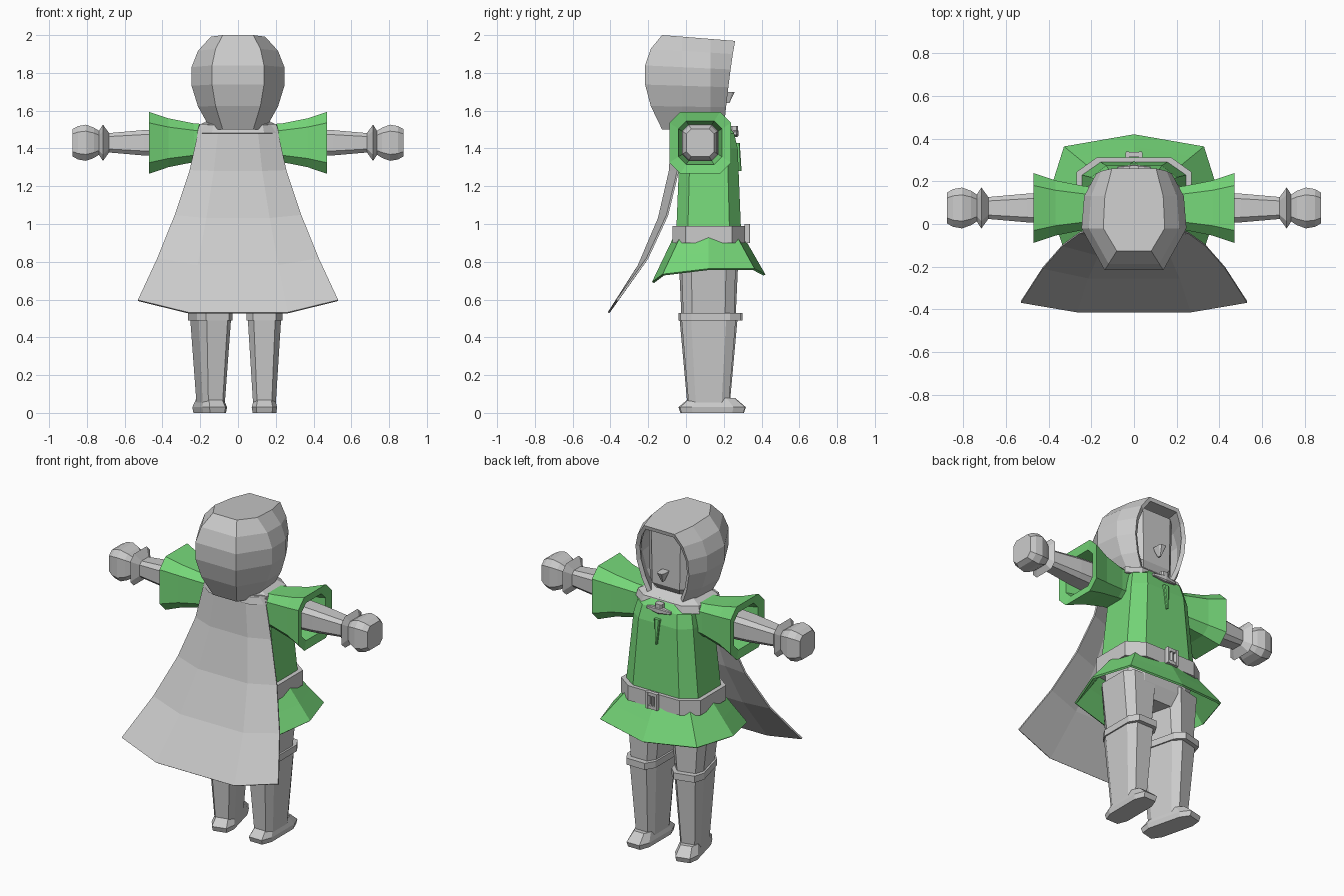
import bpy
import bmesh
from math import sin, cos, pi, radians, copysign
from mathutils import Matrix

default_cube = bpy.data.objects.get("Cube")
if default_cube:
    bpy.data.objects.remove(default_cube, do_unlink=True)


def make_material(name, red, green, blue):
    material = bpy.data.materials.new(name)
    material.use_nodes = True
    material.diffuse_color = (red, green, blue, 1)
    shader = material.node_tree.nodes["Principled BSDF"]
    shader.inputs["Base Color"].default_value = material.diffuse_color
    return material


GREY = make_material("plain_grey", .6, .6, .6)
GREEN = make_material("tunic_green", .18, .68, .19)


def loft(name, material, rings, start_cap=True, end_cap=True, closed=True,
         thickness=0, offset=0, mirrored=False):
    """Skin a list of equal-length point rings."""
    bm = bmesh.new()
    rows = [[bm.verts.new(point) for point in ring] for ring in rings]
    count = len(rows[0])
    for lower, upper in zip(rows, rows[1:]):
        for i in range(count if closed else count - 1):
            j = (i + 1) % count
            bm.faces.new((lower[i], lower[j], upper[j], upper[i]))
    if start_cap:
        bm.faces.new(rows[0])
    if end_cap:
        bm.faces.new(rows[-1])
    bmesh.ops.recalc_face_normals(bm, faces=bm.faces)
    mesh = bpy.data.meshes.new(name)
    bm.to_mesh(mesh)
    bm.free()
    mesh.materials.append(material)
    part = bpy.data.objects.new(name, mesh)
    bpy.context.collection.objects.link(part)
    if mirrored:
        modifier = part.modifiers.new("other_side", "MIRROR")
        modifier.use_mirror_merge = False
    if thickness:
        modifier = part.modifiers.new("thickness", "SOLIDIFY")
        modifier.thickness = thickness
        modifier.offset = offset
    return part


def octagon(half_u, half_v, power=.5, phase=.5):
    """Eight points on a rounded rectangle; a low power gives squarer corners."""
    points = []
    for k in range(8):
        angle = (k + phase) * pi / 4
        u, v = cos(angle), sin(angle)
        points.append((half_u * copysign(abs(u) ** power, u),
                       half_v * copysign(abs(v) ** power, v)))
    return points


def stack(name, material, rows, x=0, y=.12, **options):
    """Upright part from rows of height, half width and half depth."""
    rings = [[(x + u, y + v, z) for u, v in octagon(width, depth)]
             for z, width, depth in rows]
    return loft(name, material, rings, **options)


def slab(name, material, bottom, top, width, depth, **options):
    """Straight upright part."""
    return stack(name, material, [(bottom, width, depth), (top, width, depth)], **options)


def reach(name, material, rows, y=.075, z=1.43, **options):
    """Mirrored sideways part from rows of distance and radius."""
    rings = [[(x, y + u, z + v) for u, v in octagon(radius, radius)]
             for x, radius in rows]
    return loft(name, material, rings, mirrored=True, **options)


# Hood: a bulging shell, open at the face and sloping down to the brow
hood = []
for step in range(6):
    t = step / 5
    bulge = sin(pi * (.15 + .7 * t)) ** .7
    width = bulge / 4
    height = 1.5 + .49 * t * (1.3 - .3 * t)
    half = [(.18 * bulge, .2 + .06 * t), (width * .95, .13),
            (width, -.02), (width * .56, -.22 * bulge)]
    outline = half + [(-x, y) for x, y in reversed(half)]
    hood.append([(x, y, height - .08 * y * t) for x, y in outline])
loft("hood", GREY, hood, start_cap=False, closed=False, thickness=.025, offset=-1)

# Face, nose and neck
stack("face", GREY, [(1.5, .07, .08), (1.6, .15, .15), (1.93, .16, .15)], y=.05)
stack("nose", GREY, [(1.64, .005, .01), (1.7, .025, .04)], y=.22)
slab("neck", GREY, 1.4, 1.6, .09, .08, y=.08)

# Tunic body with a folded neck slit
stack("tunic", GREEN, [(.92, .26, .18), (1.4, .21, .16), (1.48, .19, .14), (1.53, .11, .1)])
stack("neck_slit", GREEN, [(1.28, .004, .02), (1.43, .02, .01)], y=.275)

# Flared skirt with a wavy hem
skirt = []
for flare in (0, .5, 1):
    ring = []
    for k, (u, v) in enumerate(octagon(.26 + .14 * flare, .18 + .115 * flare, .6, 0)):
        angle = k * pi / 4
        wave = .02 * sin(angle) + .05 * abs(cos(angle))
        ring.append((u, v + .12, .93 + flare * (wave - .22)))
    skirt.append(ring)
loft("skirt", GREEN, skirt, start_cap=False, end_cap=False, thickness=.012)

# Belt with a framed buckle
slab("belt", GREY, .9, .99, .28, .2)
slab("buckle_sides", GREY, .9, 1, .01, .015, x=.03, y=.325, mirrored=True)
for bottom in (.9, .98):
    slab("buckle_bar", GREY, bottom, bottom + .02, .03, .012, y=.325)
slab("buckle_pin", GREY, .9, 1, .006, .01, y=.325)

# Cape: a thin sheet that widens and sweeps backwards
cape = []
for t in (0, .25, .5, .75, 1):
    width = .2 + .33 * t ** 1.3
    y = -.07 - .34 * t ** 2.2
    z = 1.53 - t
    corner_y = y + .045
    corner_z = z + .065 * t * t
    cape.append([(-width, corner_y, corner_z), (-width / 2, y, z),
                 (width / 2, y, z), (width, corner_y, corner_z)])
loft("cape", GREY, cape, start_cap=False, end_cap=False, closed=False, thickness=.01)

# Mantle round the neck, tied at the front
stack("mantle", GREY, [(1.48, .22, .16), (1.52, .21, .15), (1.56, .13, .1)], y=.075,
      start_cap=False, end_cap=False, thickness=.012)
slab("mantle_knot", GREY, 1.48, 1.52, .025, .02, y=.255)
reach("mantle_ties", GREY, [(0, .02), (.08, .008)], y=.26, z=1.48)

# Trumpet sleeves with a hollow end
sleeve = [(.13 + .34 * t, .1 + .07 * t * t) for t in (0, .3, .7, 1)]
reach("sleeves", GREEN, sleeve + [(.46, .12), (.35, .1)])

# Arms, pointed cuffs and blocky hands
reach("arms", GREY, [(.3, .08), (.5, .07), (.72, .05)])
reach("cuffs", GREY, [(.68, .05), (.715, .1), (.74, .06)])
hand = [(.735 + .14 * t, .065 + .035 * sin(pi * t * .9)) for t in (0, .2, .5, .8, 1)]
reach("hands", GREY, hand)

# Hips
stack("hips", GREY, [(.7, .12, .12), (.78, .23, .15), (.93, .24, .16)])

# Legs, boots and feet; one leg is turned outwards about its own axis
for x, turn in ((.14, 0), (-.14, 14)):
    leg = [
        stack("thigh", GREY, [(.5, .085, .14), (.82, .12, .15)], x=x),
        slab("boot_band", GREY, .49, .53, .1, .165, x=x, y=.13),
        stack("boot", GREY, [(.04, .062, .11), (.5, .092, .15)], x=x),
        stack("foot", GREY, [(0, .065, .17), (.03, .07, .18), (.08, .055, .12)], x=x, y=.14),
    ]
    pivot = Matrix.Translation((x, .1, 0))
    rotation = Matrix.Rotation(radians(turn), 4, "Z")
    for part in leg:
        part.data.transform(pivot @ rotation @ pivot.inverted())
